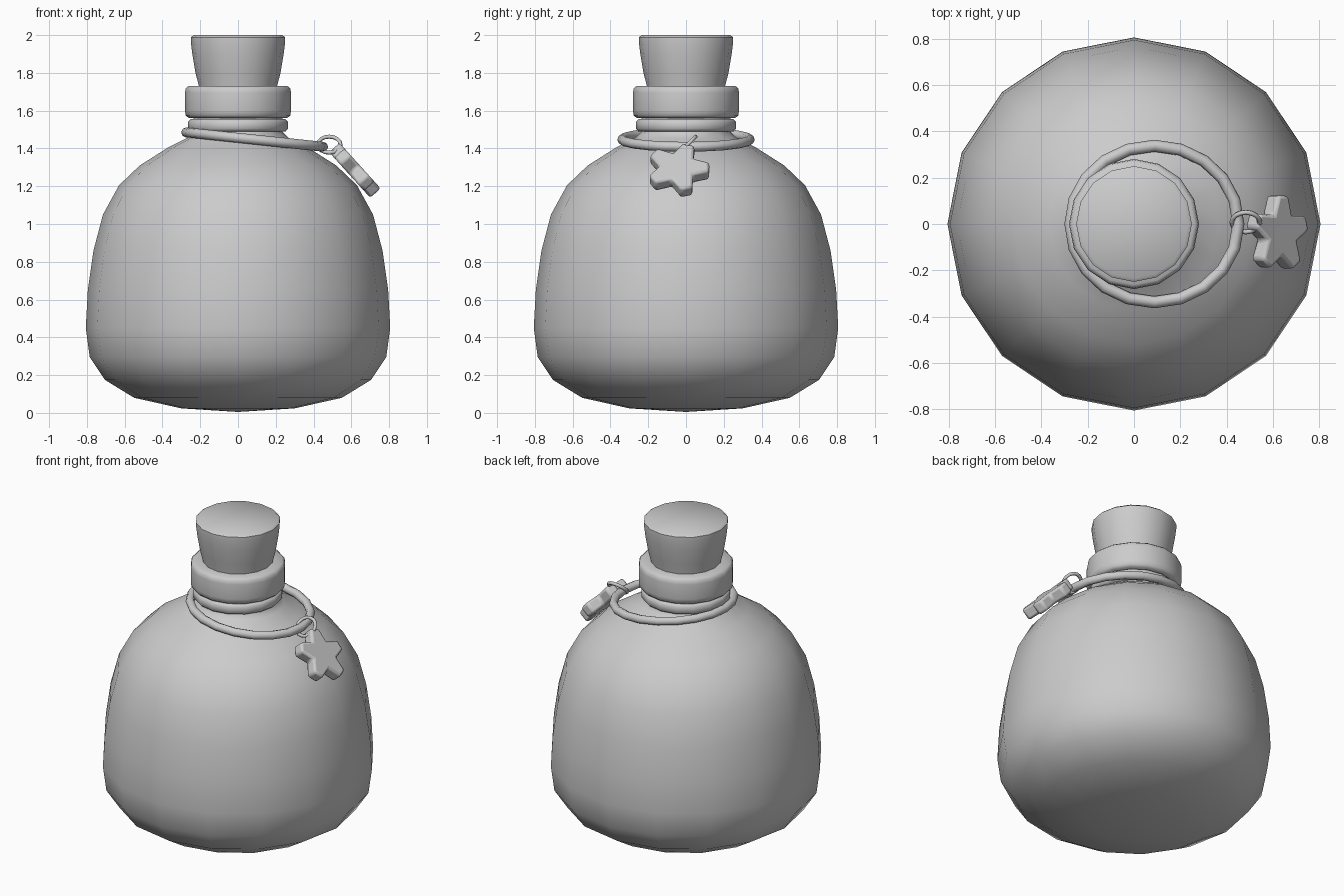
import bpy, bmesh, math
from mathutils import Vector, Matrix

if "Cube" in bpy.data.objects:
    bpy.data.objects.remove(bpy.data.objects["Cube"])


def finish(name, bm, angle=50):
    bmesh.ops.recalc_face_normals(bm, faces=bm.faces[:])
    me = bpy.data.meshes.new(name)
    bm.to_mesh(me)
    bm.free()
    ob = bpy.data.objects.new(name, me)
    bpy.context.collection.objects.link(ob)
    bpy.ops.object.select_all(action='DESELECT')
    ob.select_set(True)
    bpy.context.view_layer.objects.active = ob
    bpy.ops.object.shade_smooth_by_angle(angle=math.radians(angle))
    return ob


def lathe(name, profile, n=16):
    """Revolve (radius, z) points about z, closing the poles."""
    bm = bmesh.new()
    rings = []
    for r, z in profile:
        if r == 0:
            rings.append([bm.verts.new((0, 0, z))] * n)
        else:
            rings.append([bm.verts.new((r * math.cos(2 * math.pi * i / n),
                                        r * math.sin(2 * math.pi * i / n), z)) for i in range(n)])
    for a, b in zip(rings, rings[1:]):
        for i in range(n):
            j = (i + 1) % n
            bm.faces.new(list(dict.fromkeys((a[i], a[j], b[j], b[i]))))
    return finish(name, bm)


def torus(name, rx, ry, tube, matrix, n, m=8):
    bm = bmesh.new()
    rings = []
    for i in range(n):
        a = 2 * math.pi * i / n
        ring = []
        for k in range(m):
            t = 2 * math.pi * k / m
            c = tube * math.cos(t)
            p = Vector(((rx + c) * math.cos(a), (ry + c) * math.sin(a), tube * math.sin(t)))
            ring.append(bm.verts.new(matrix @ p))
        rings.append(ring)
    for i in range(n):
        a, b = rings[i], rings[(i + 1) % n]
        for k in range(m):
            bm.faces.new((a[k], b[k], b[(k + 1) % m], a[(k + 1) % m]))
    return finish(name, bm, 80)


# Bottle: round body running up into the neck
lathe("bottle_body", [(0, 0.005), (0.30, 0.024), (0.55, 0.08), (0.705, 0.175), (0.785, 0.295),
                      (0.806, 0.45), (0.795, 0.65), (0.765, 0.86), (0.715, 1.05), (0.63, 1.205),
                      (0.52, 1.31), (0.37, 1.405), (0.27, 1.455), (0.235, 1.49), (0.235, 1.60), (0, 1.60)])

# Neck band, lip and cork
lathe("neck_band", [(0.22, 1.488), (0.252, 1.49), (0.265, 1.505), (0.265, 1.54), (0.252, 1.555), (0.22, 1.557)])
lathe("bottle_lip", [(0.2, 1.562), (0.262, 1.562), (0.277, 1.575), (0.281, 1.60), (0.281, 1.695),
                     (0.277, 1.718), (0.262, 1.73), (0.19, 1.73)])
lathe("cork", [(0, 1.60), (0.19, 1.60), (0.207, 1.73), (0.225, 1.80), (0.242, 1.90), (0.25, 1.965),
               (0.25, 1.988), (0.235, 2.0), (0, 2.0)])

# Cord hanging loosely around the neck
torus("cord", 0.365, 0.338, 0.026,
      Matrix.Translation((0.088, 0, 1.447)) @ Matrix.Rotation(math.radians(6), 4, 'Y'), 20)

# Small ring linking cord and charm
torus("charm_ring", 0.06, 0.06, 0.011,
      Matrix.Translation((0.483, 0.008, 1.42)) @ Matrix.Rotation(math.radians(45), 4, 'X'), 16, 6)

# Star charm lying against the shoulder
bm = bmesh.new()
y_axis, up = Vector((0, 1, 0)), Vector((-0.67, 0, 0.742)).normalized()
normal = y_axis.cross(up)
center = Vector((0.618, -0.042, 1.285))
outline = []
for i in range(5):
    a = 70 + 72 * i
    outline += [(0.168, a - 11), (0.168, a + 11), (0.098, a + 36)]
base = [bm.verts.new(center - normal * 0.037 + r * (math.cos(math.radians(a)) * y_axis
        + math.sin(math.radians(a)) * up)) for r, a in outline]
face = bm.faces.new(base)
top = bmesh.ops.extrude_face_region(bm, geom=[face], use_keep_orig=True)
bmesh.ops.translate(bm, verts=[v for v in top['geom'] if isinstance(v, bmesh.types.BMVert)], vec=normal * 0.074)
star = finish("star_charm", bm, 60)
bevel = star.modifiers.new("rounding", 'BEVEL')
bevel.width, bevel.segments = 0.014, 2
